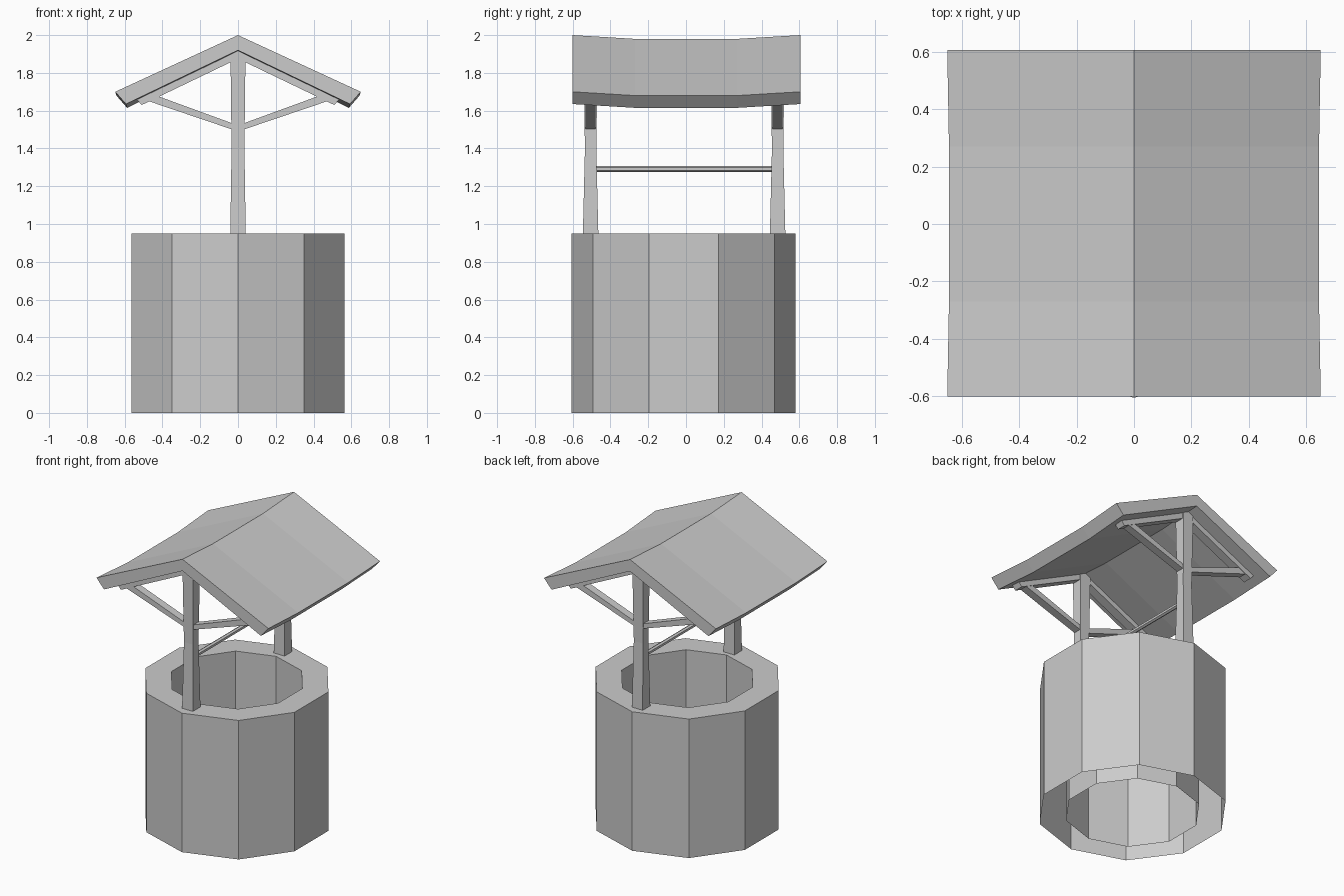
import bpy, bmesh
from math import sin, cos, pi

if "Cube" in bpy.data.objects:
    bpy.data.objects.remove(bpy.data.objects["Cube"])


def make(name, rings, caps=True, loop=False):
    """Skin a row of equal-sized closed rings into a flat-shaded mesh."""
    bm = bmesh.new()
    rows = [[bm.verts.new(p) for p in r] for r in rings]
    n = len(rows[0])
    pairs = list(zip(rows, rows[1:])) + ([(rows[-1], rows[0])] if loop else [])
    for a, b in pairs:
        for i in range(n):
            j = (i + 1) % n
            bm.faces.new((a[i], a[j], b[j], b[i]))
    if caps:
        bm.faces.new(rows[0][::-1])
        bm.faces.new(rows[-1])
    bmesh.ops.recalc_face_normals(bm, faces=bm.faces)
    me = bpy.data.meshes.new(name)
    bm.to_mesh(me)
    bm.free()
    ob = bpy.data.objects.new(name, me)
    bpy.context.collection.objects.link(ob)
    return ob


def ring(r, z, cy, n=10):
    return [(r * sin(2 * pi * i / n), cy - r * cos(2 * pi * i / n), z) for i in range(n)]


def extrude_y(name, profile, y, half):
    return make(name, [[(x, y + d, z) for x, z in profile] for d in (-half, half)])


# Well wall: ten-sided, hollow, open underneath
WY, R_OUT, R_IN, H = -0.0125, 0.593, 0.424, 0.95
make("well_wall", [ring(R_OUT, 0, WY), ring(R_OUT, H, WY),
                   ring(R_IN, H, WY), ring(R_IN, 0, WY)], caps=False)

# Sagging gable roof
stations = [(-0.6, 0, 0), (-0.27, 0.02, 0.006), (0.27, 0.02, 0.006), (0.605, 0, 0)]
rings = []
for y, sag, pull in stations:
    e, f = 0.65 - pull, 0.593 - pull
    prof = [(0, 2.0), (e, 1.70), (f, 1.635), (0, 1.92), (-f, 1.635), (-e, 1.70)]
    rings.append([(x, y, z - sag) for x, z in prof])
make("roof", rings)

# Posts, rafters and braces at each end
for end, y in (("front", -0.505), ("back", 0.485)):
    levels = [(0.945, 0.041, 0.041), (1.4, 0.034, 0.03), (1.92, 0.04, 0.038)]
    make(end + "_post", [[(-a, y - b, z), (a, y - b, z), (a, y + b, z), (-a, y + b, z)]
                         for z, a, b in levels])
    # Rafter pair under the roof
    extrude_y(end + "_rafters",
              [(0, 1.93), (0.54, 1.665), (0.51, 1.63), (0, 1.875),
               (-0.51, 1.63), (-0.54, 1.665)], y, 0.031)
    # Diagonal braces
    for side, s in (("left", -1), ("right", 1)):
        extrude_y(f"{end}_{side}_brace",
                  [(0, 1.49), (0.49, 1.656), (0.46, 1.69), (0, 1.522)]
                  if s > 0 else
                  [(0, 1.49), (-0.49, 1.656), (-0.46, 1.69), (0, 1.522)], y, 0.027)

# Crossbar between the posts
bar = [(0.015 * sin(2 * pi * i / 6), 1.291 + 0.015 * cos(2 * pi * i / 6)) for i in range(6)]
extrude_y("crossbar", bar, -0.01, 0.475)
